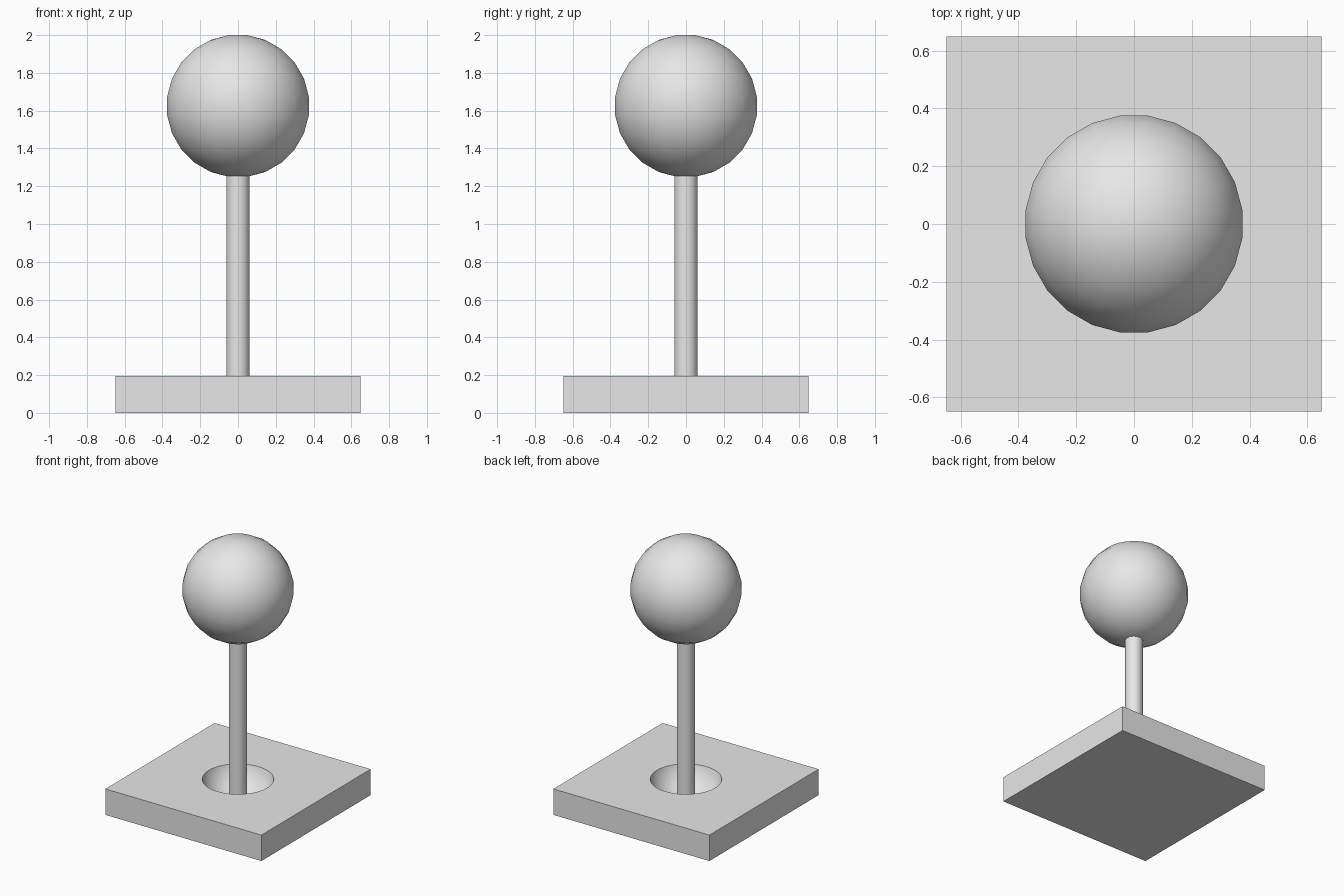
import bpy, bmesh, math

cube = bpy.data.objects.get("Cube")
if cube:
    bpy.data.objects.remove(cube, do_unlink=True)

SIDES = 24

grey = bpy.data.materials.new("light grey")
grey.diffuse_color = (0.8, 0.8, 0.8, 1)
grey.use_nodes = True
grey.node_tree.nodes["Principled BSDF"].inputs["Base Color"].default_value = (0.8, 0.8, 0.8, 1)


def finish(name, bm):
    bmesh.ops.recalc_face_normals(bm, faces=bm.faces[:])
    mesh = bpy.data.meshes.new(name)
    bm.to_mesh(mesh)
    bm.free()
    mesh.materials.append(grey)
    obj = bpy.data.objects.new(name, mesh)
    bpy.context.collection.objects.link(obj)
    return obj


def activate(obj):
    bpy.ops.object.select_all(action='DESELECT')
    obj.select_set(True)
    bpy.context.view_layer.objects.active = obj


def turned(name, profile):
    """Closed round solid from (radius, z) points, with flat sides facing the axes."""
    bm = bmesh.new()
    grow = 1 / math.cos(math.pi / SIDES)
    angles = [(i + 0.5) * 2 * math.pi / SIDES for i in range(SIDES)]
    rings = [[bm.verts.new((r * grow * math.cos(a), r * grow * math.sin(a), z)) for a in angles]
             for r, z in profile]
    for low, high in zip(rings, rings[1:]):
        for i in range(SIDES):
            j = (i + 1) % SIDES
            bm.faces.new((low[i], low[j], high[j], high[i]))
    bm.faces.new(rings[0][::-1])
    bm.faces.new(rings[-1])
    obj = finish(name, bm)
    activate(obj)
    bpy.ops.object.shade_smooth_by_angle(angle=math.radians(35))
    return obj


def ball_profile(radius, z):
    """Rings set half a step off the poles, so the ball has small flat caps."""
    step = math.pi / (SIDES // 2)
    r = radius / math.cos(step / 2)
    return [(r * math.sin((i + 0.5) * step), z - r * math.cos((i + 0.5) * step))
            for i in range(SIDES // 2)]


# Knob and shaft
turned("ball_knob", ball_profile(0.375, 1.625))
turned("shaft", [(0.062, 0.01), (0.062, 1.35)])

# Square base
bm = bmesh.new()
bmesh.ops.create_cube(bm, size=1)
for v in bm.verts:
    v.co = (v.co.x * 1.298, v.co.y * 1.298, (v.co.z + 0.5) * 0.195)
base = finish("base", bm)

# Round socket sunk into the base
cutter = turned("socket_cutter", ball_profile(0.25, 0.254))
cutter.hide_render = True
cut = base.modifiers.new("socket", 'BOOLEAN')
cut.operation = 'DIFFERENCE'
cut.solver = 'EXACT'
cut.object = cutter
activate(base)
bpy.ops.object.modifier_apply(modifier=cut.name)
bpy.data.objects.remove(cutter, do_unlink=True)
activate(base)
bpy.ops.object.shade_smooth_by_angle(angle=math.radians(35))
